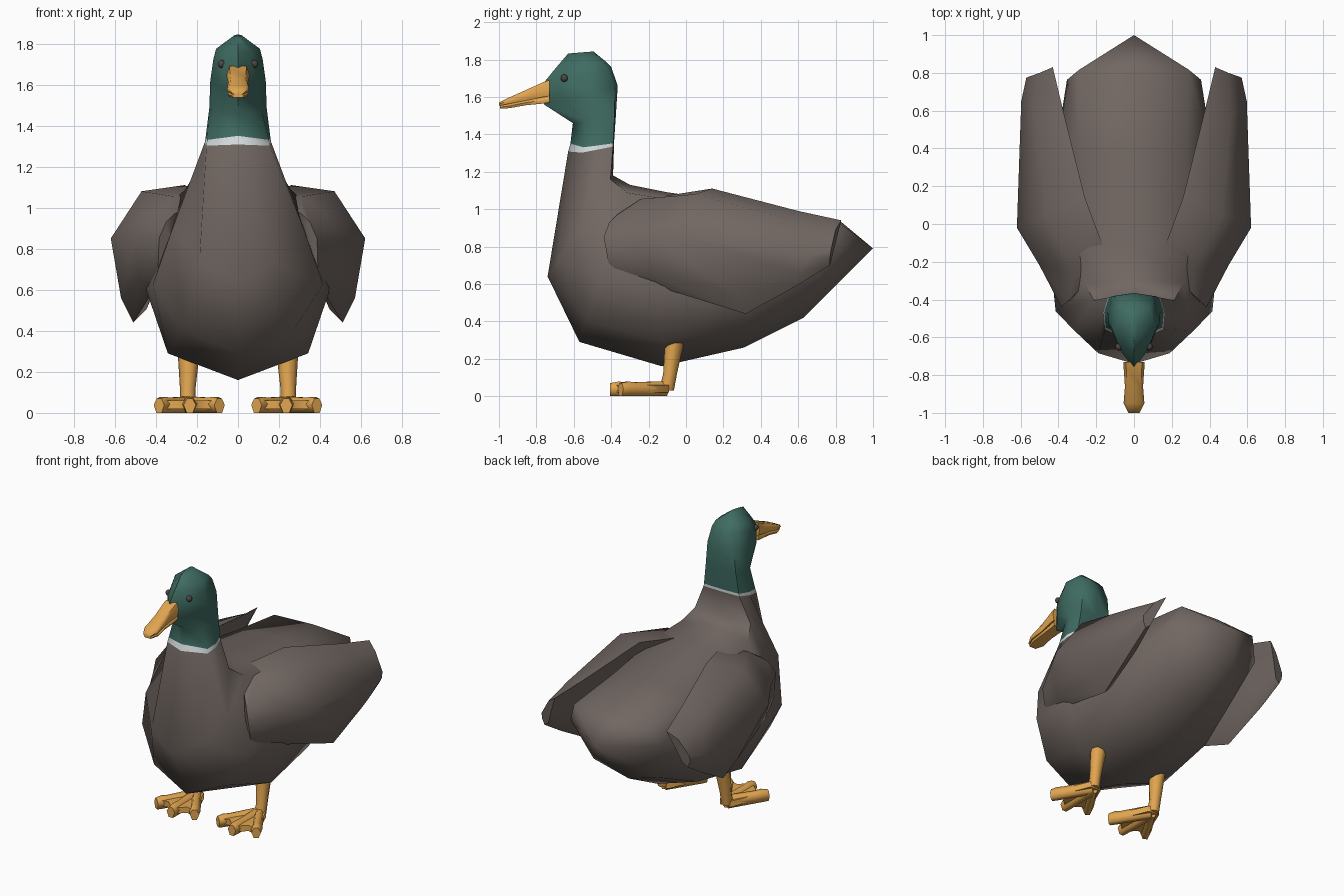
import bpy, bmesh, math
from mathutils import Vector

if "Cube" in bpy.data.objects:
    bpy.data.objects.remove(bpy.data.objects["Cube"])


def material(name, rgb):
    m = bpy.data.materials.new(name)
    m.diffuse_color = (*rgb, 1)
    m.use_nodes = True
    m.node_tree.nodes["Principled BSDF"].inputs["Base Color"].default_value = m.diffuse_color
    return m


BROWN = material("brown feathers", (0.165, 0.135, 0.122))
GREEN = material("green head feathers", (0.05, 0.15, 0.122))
WHITE = material("white collar", (0.66, 0.70, 0.70))
ORANGE = material("orange skin", (0.76, 0.38, 0.08))
DARK = material("dark eye", (0.075, 0.06, 0.055))


def finish(bm, name, mat, mirror=False, angle=60):
    bmesh.ops.remove_doubles(bm, verts=bm.verts, dist=0.0005)
    bmesh.ops.recalc_face_normals(bm, faces=bm.faces)
    mesh = bpy.data.meshes.new(name)
    bm.to_mesh(mesh)
    bm.free()
    ob = bpy.data.objects.new(name, mesh)
    bpy.context.collection.objects.link(ob)
    mesh.materials.append(mat)
    bpy.ops.object.select_all(action='DESELECT')
    ob.select_set(True)
    bpy.context.view_layer.objects.active = ob
    bpy.ops.object.shade_smooth_by_angle(angle=math.radians(angle))
    if mirror:
        ob.modifiers.new("mirror", 'MIRROR').use_axis[0] = True
    return ob


def add_loft(bm, rings):
    rows = [[bm.verts.new(p) for p in r] for r in rings]
    n = len(rows[0])
    for a, b in zip(rows, rows[1:]):
        for i in range(n):
            j = (i + 1) % n
            bm.faces.new((a[i], a[j], b[j], b[i]))
    bm.faces.new(rows[0])
    bm.faces.new(rows[-1])


def loft(name, rings, mat, mirror=False, angle=60):
    bm = bmesh.new()
    add_loft(bm, rings)
    return finish(bm, name, mat, mirror, angle)


def section(top, bottom, w, shape, sag=0):
    """Symmetric ring between a back point and a belly point, both (y, z)."""
    side = []
    for i, (t, f) in enumerate(shape):
        y = top[0] + (bottom[0] - top[0]) * t
        z = top[1] + (bottom[1] - top[1]) * t
        side.append((f * w, y, z - sag * (0, 0, 0.5, 1, 0)[i]))
    return side + [(-x, y, z) for x, y, z in reversed(side[1:-1])]


# body from tail to collar
TAIL = [(0, 0), (0.02, 0.82), (0.3, 1), (0.84, 0.7), (1, 0)]
TORSO = [(0, 0), (0.04, 0.66), (0.52, 1), (0.86, 0.76), (1, 0)]
CHEST = [(0, 0), (0.05, 0.62), (0.6, 1), (0.86, 0.66), (1, 0)]
BREAST = [(0, 0), (0.04, 0.68), (0.5, 1), (0.84, 0.6), (1, 0)]
NECK = [(0, 0), (0.02, 0.85), (0.35, 1), (0.7, 0.95), (1, 0)]
THROAT = [(0, 0), (0.03, 0.82), (0.38, 1), (0.72, 0.82), (1, 0)]
HEAD = [(0, 0), (0.04, 0.75), (0.4, 1), (0.74, 0.6), (1, 0)]
collar_low = section((-0.385, 1.335), (-0.63, 1.308), 0.162, NECK, 0.014)
collar_top = section((-0.385, 1.352), (-0.618, 1.35), 0.158, NECK, 0.02)
loft("body", [
    section((1.0, 0.79), (1.0, 0.79), 0, TAIL),
    section((0.82, 0.94), (0.63, 0.42), 0.355, TAIL),
    section((0.40, 1.02), (0.31, 0.26), 0.42, TORSO),
    section((-0.10, 1.09), (-0.13, 0.16), 0.45, TORSO),
    section((-0.30, 1.13), (-0.57, 0.29), 0.415, CHEST),
    section((-0.39, 1.18), (-0.74, 0.64), 0.315, BREAST),
    collar_low], BROWN, angle=65)

# collar and head
loft("collar", [collar_low, collar_top], WHITE)
loft("head", [
    collar_top,
    section((-0.375, 1.5), (-0.605, 1.46), 0.14, THROAT),
    section((-0.365, 1.66), (-0.76, 1.56), 0.135, HEAD),
    section((-0.40, 1.76), (-0.765, 1.67), 0.12, HEAD),
    section((-0.43, 1.79), (-0.70, 1.75), 0.107, HEAD),
    section((-0.495, 1.843), (-0.63, 1.832), 0.02, HEAD)], GREEN, angle=70)


# eyes
bm = bmesh.new()
bmesh.ops.create_uvsphere(bm, u_segments=12, v_segments=8, radius=0.02)
bmesh.ops.translate(bm, verts=bm.verts, vec=(0.079, -0.65, 1.70))
finish(bm, "eyes", DARK, mirror=True)


# bill, upper and lower halves
def bill_ring(y, ztop, zbot, w):
    zm = (ztop + zbot) / 2
    return [(w * 0.75, y, ztop), (w, y, zm), (w * 0.85, y, zbot),
            (-w * 0.85, y, zbot), (-w, y, zm), (-w * 0.75, y, ztop)]


loft("upper_bill", [bill_ring(*r) for r in (
    (-0.73, 1.69, 1.605, 0.056), (-0.76, 1.68, 1.60, 0.055), (-0.86, 1.635, 1.58, 0.048),
    (-0.95, 1.595, 1.562, 0.055), (-1.0, 1.57, 1.553, 0.03))], ORANGE)
loft("lower_bill", [bill_ring(*r) for r in (
    (-0.73, 1.61, 1.57, 0.05), (-0.76, 1.60, 1.565, 0.048), (-0.86, 1.583, 1.555, 0.045),
    (-0.94, 1.565, 1.54, 0.05), (-0.995, 1.553, 1.537, 0.027))], ORANGE)

# wings: convex outer face (top, shoulder, middle, low, bottom) with a flat inner face
stations = [
    [(.31, -.37, .97), (.35, -.41, .93), (.385, -.44, .85), (.39, -.41, .69), (.35, -.38, .64)],
    [(.14, -.18, 1.06), (.31, -.24, 1.055), (.50, -.22, .87), (.48, -.19, .65), (.42, -.15, .585)],
    [(.26, .14, 1.11), (.47, .05, 1.08), (.62, -.02, .85), (.57, .25, .56), (.51, .32, .44)],
    [(.375, .60, .99), (.51, .57, .94), (.597, .65, .75), (.58, .61, .66), (.54, .60, .595)],
    [(.43, .83, .94), (.50, .80, .89), (.57, .775, .78), (.57, .77, .74), (.55, .77, .70)]]
rings = []
for s, depth in zip(stations, (0.03, 0.0, 0.02, 0.02, 0.01)):
    top, bot = Vector(s[0]), Vector(s[-1])
    low = top.lerp(bot, 0.9) - Vector((depth * 2, 0, 0))
    rings.append(s + [low, top.lerp(bot, 0.5) - Vector((depth, 0, 0))])
loft("wings", rings, BROWN, mirror=True, angle=50)


# legs
def leg_ring(x, y, z, rx, ry):
    return [(x + rx * math.cos(a), y + ry * math.sin(a), z)
            for a in (math.tau * i / 8 for i in range(8))]


loft("legs", [leg_ring(.24, -.06, .30, .054, .052), leg_ring(.245, -.085, .12, .038, .037),
              leg_ring(.245, -.105, .03, .036, .04)], ORANGE, mirror=True)

# feet: three raised toes joined by a notched web
bm = bmesh.new()
heel = Vector((.24, -.11, 0))
for tip in ((.09, -.35), (.235, -.405), (.385, -.35)):
    end = Vector((*tip, 0))
    side = (end - heel).normalized().cross(Vector((0, 0, 1)))
    toe = []
    for t, w, h in ((0, .035, .08), (.7, .034, .074), (.85, .036, .078), (1, .03, .07)):
        c = heel.lerp(end, t)
        toe.append([c + side * (w * k) + Vector((0, 0, z))
                    for k, z in ((-1, h * .55), (-.45, h), (.45, h), (1, h * .55), (.5, 0), (-.5, 0))])
    add_loft(bm, toe)
web = [(.20, -.09), (.09, -.345), (.165, -.325), (.235, -.395), (.31, -.325), (.385, -.345), (.28, -.09)]
add_loft(bm, [[(x, y, z) for x, y in web] for z in (.02, .06)])
finish(bm, "feet", ORANGE, mirror=True, angle=70)
